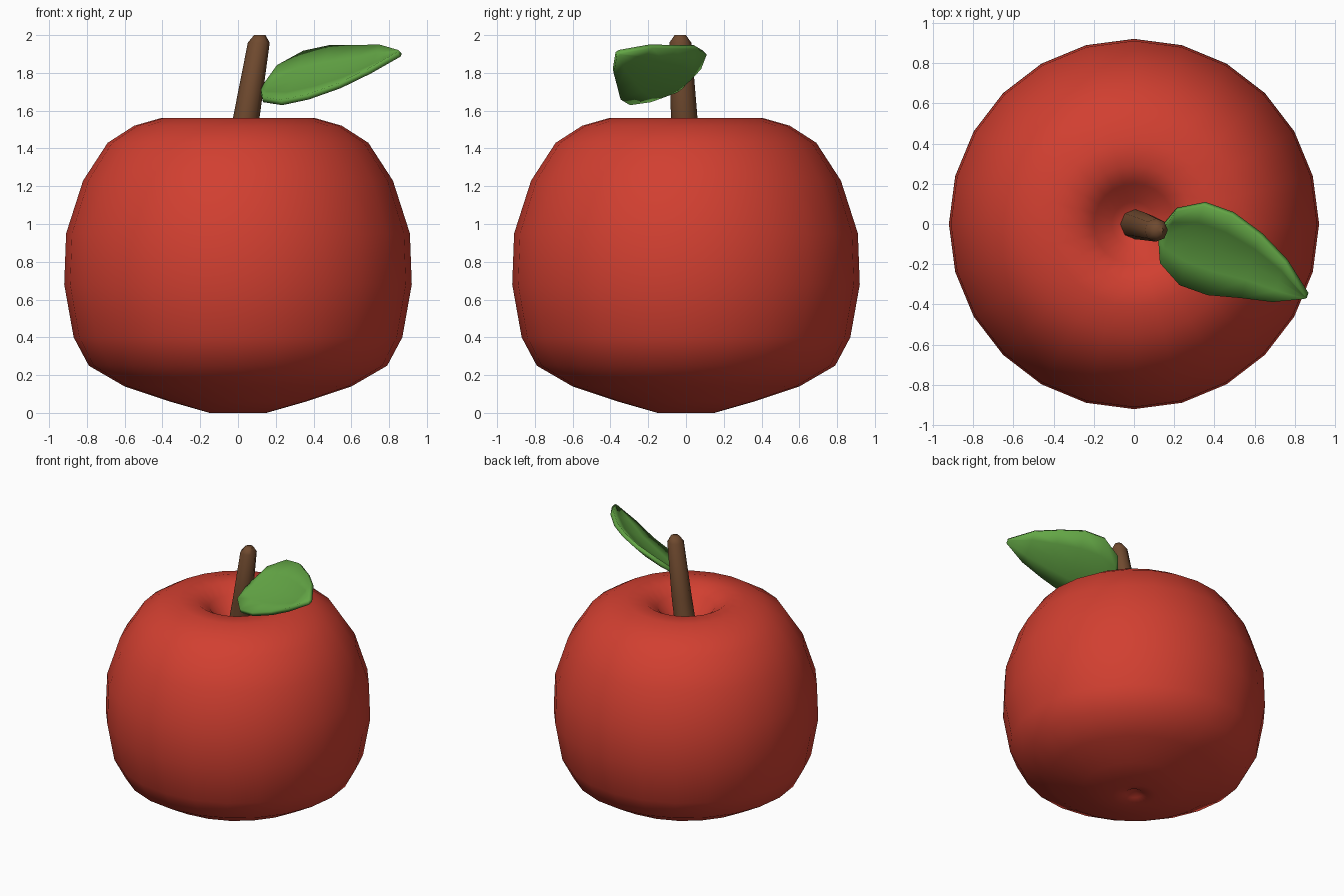
import bpy, bmesh, math
from mathutils import Vector

cube = bpy.data.objects.get("Cube")
if cube:
    bpy.data.objects.remove(cube)


def material(name, rgb):
    mat = bpy.data.materials.new(name)
    mat.use_nodes = True
    mat.diffuse_color = (*rgb, 1)
    mat.node_tree.nodes["Principled BSDF"].inputs["Base Color"].default_value = (*rgb, 1)
    return mat


def loft(name, rings, mat, closed=True, sharp_angle=60):
    """Skin a list of point rings; a ring of one point closes to a tip."""
    bm = bmesh.new()
    rows = [[bm.verts.new(p) for p in ring] for ring in rings]
    for a, b in zip(rows, rows[1:]):
        n = max(len(a), len(b))
        for i in range(n if closed else n - 1):
            j = (i + 1) % n
            quad = [a[i % len(a)], a[j % len(a)], b[j % len(b)], b[i % len(b)]]
            bm.faces.new(list(dict.fromkeys(quad)))
    bmesh.ops.recalc_face_normals(bm, faces=bm.faces)
    mesh = bpy.data.meshes.new(name)
    bm.to_mesh(mesh)
    bm.free()
    mesh.materials.append(mat)
    obj = bpy.data.objects.new(name, mesh)
    bpy.context.collection.objects.link(obj)
    bpy.ops.object.select_all(action='DESELECT')
    obj.select_set(True)
    bpy.context.view_layer.objects.active = obj
    bpy.ops.object.shade_smooth_by_angle(angle=math.radians(sharp_angle))
    return obj


def circle(centre, radius, sides):
    if radius == 0:
        return [Vector(centre)]
    turns = [math.tau * i / sides for i in range(sides)]
    return [Vector(centre) + Vector((math.cos(t), math.sin(t), 0)) * radius for t in turns]


red = material("apple red", (0.64, 0.05, 0.03))
brown = material("stem brown", (0.16, 0.068, 0.028))
green = material("leaf green", (0.125, 0.38, 0.06))

# Fruit: turned profile with a dimple at both ends
profile = [(0, 0.06), (0.06, 0.02), (0.15, 0), (0.36, 0.06), (0.6, 0.14), (0.79, 0.25),
           (0.87, 0.4), (0.92, 0.68), (0.91, 0.95), (0.82, 1.23), (0.69, 1.43),
           (0.55, 1.52), (0.41, 1.56), (0.29, 1.56), (0.2, 1.5), (0.11, 1.39), (0, 1.35)]
loft("fruit", [circle((0, 0, z), r, 24) for r, z in profile], red)

# Stem: leaning taper with a bevelled top
stem = [(0, 0, 1.34, 0.075), (0.045, -0.01, 1.57, 0.07), (0.11, -0.03, 1.96, 0.058),
        (0.115, -0.03, 2.0, 0.03), (0.115, -0.03, 2.0, 0)]
loft("stem", [circle((x, y, z), r, 8) for x, y, z, r in stem], brown)

# Leaf: cupped blade, tilted across and widest near the middle
across = Vector((0.3, 1, 0.66))
spine = [(0.13, -0.05, 1.72, 0.03), (0.17, -0.06, 1.745, 0.13), (0.29, -0.1, 1.775, 0.2),
         (0.43, -0.15, 1.805, 0.2), (0.585, -0.21, 1.835, 0.155), (0.725, -0.285, 1.875, 0.1),
         (0.855, -0.36, 1.905, 0.01)]
cup = Vector((0.1, 0.55, -0.8))
blade = []
for x, y, z, width in spine:
    steps = [-1, -0.5, 0, 0.5, 1]
    blade.append([Vector((x, y, z)) + across * width * s + cup * 0.2 * width * (1 - s * s)
                  for s in steps])
leaf = loft("leaf", blade, green, closed=False)
thickness = leaf.modifiers.new("thickness", 'SOLIDIFY')
thickness.thickness = 0.03
thickness.offset = 0
